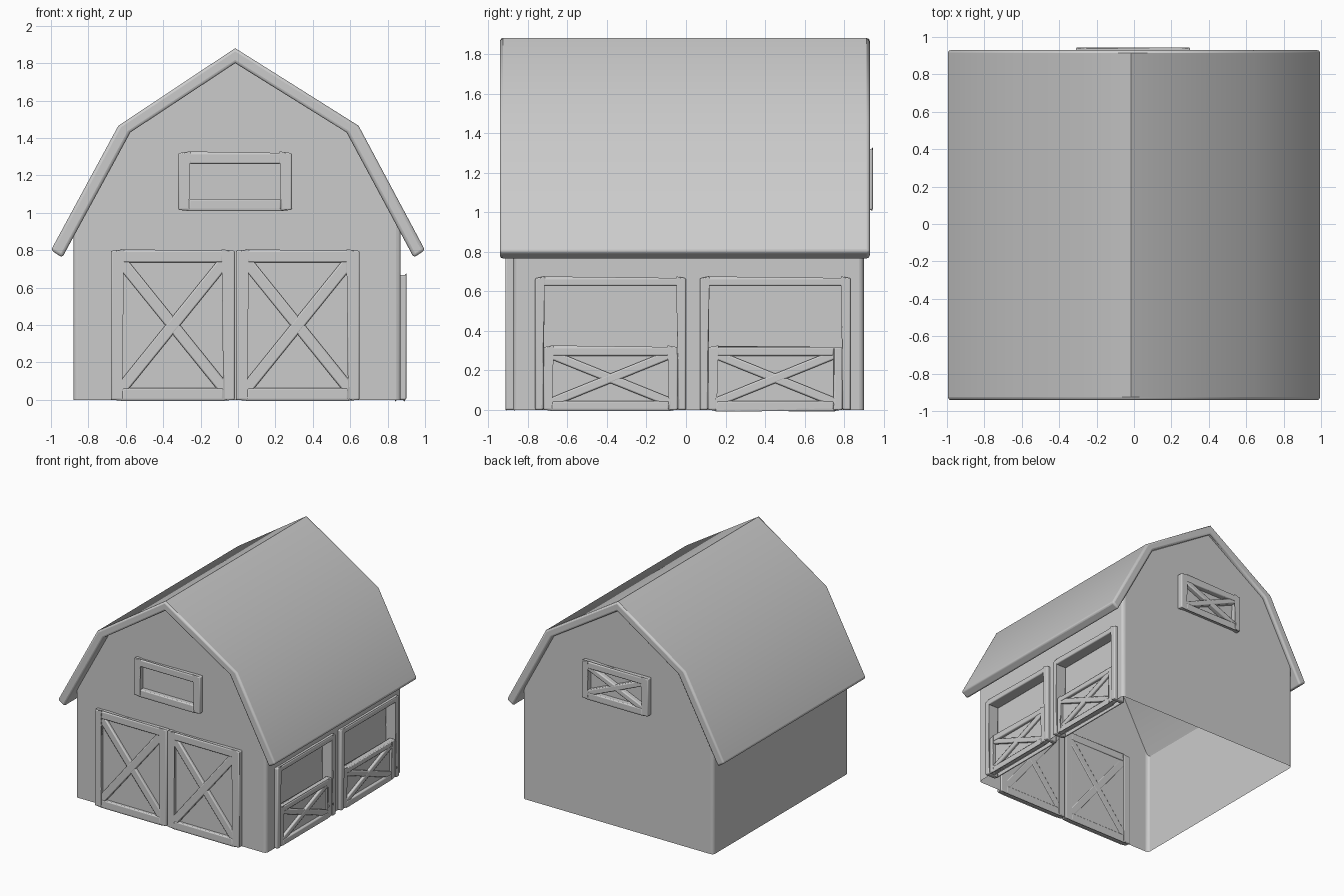
import bpy, bmesh, math
from mathutils import Vector

if "Cube" in bpy.data.objects:
    bpy.data.objects.remove(bpy.data.objects["Cube"])

# wall planes: map panel coordinates (u across, v up, d outward) to world
FRONT = lambda u, v, d: Vector((u, -d, v))
BACK = lambda u, v, d: Vector((-u, d, v))
RIGHT = lambda u, v, d: Vector((d, u, v))


def finish(name, bm, bevel, limit=60, segments=2):
    bmesh.ops.remove_doubles(bm, verts=bm.verts, dist=1e-5)
    bmesh.ops.recalc_face_normals(bm, faces=bm.faces)
    me = bpy.data.meshes.new(name)
    bm.to_mesh(me)
    bm.free()
    ob = bpy.data.objects.new(name, me)
    bpy.context.collection.objects.link(ob)
    mod = ob.modifiers.new("bevel", 'BEVEL')
    mod.width, mod.segments = bevel, segments
    mod.limit_method = 'ANGLE'
    mod.angle_limit = math.radians(limit)
    bpy.ops.object.select_all(action='DESELECT')
    ob.select_set(True)
    bpy.context.view_layer.objects.active = ob
    bpy.ops.object.shade_smooth_by_angle(angle=math.radians(32))
    return ob


def beam(bm, plane, p, q, w, d0, d1):
    """Box running from p to q in the wall plane, w wide, from depth d0 to d1."""
    p, q = Vector(p), Vector(q)
    t = (q - p).normalized()
    n = Vector((-t.y, t.x)) * w / 2
    ring = (p - n, q - n, q + n, p + n)
    lo, hi = [[bm.verts.new(plane(c.x, c.y, d)) for c in ring] for d in (d0, d1)]
    bm.faces.new(lo[::-1])
    bm.faces.new(hi)
    for i in range(4):
        j = (i + 1) % 4
        bm.faces.new((lo[i], lo[j], hi[j], hi[i]))


def frame(name, plane, u0, u1, v0, v1, w, d0, d1, cross=0, panel=None, sill=True):
    """Rectangular frame, optionally with crossed braces and a back panel."""
    bm = bmesh.new()
    h = w / 2
    for u in (u0 + h, u1 - h):
        beam(bm, plane, (u, v0), (u, v1), w, d0, d1)
    for v in ([v0 + h] if sill else []) + [v1 - h]:
        beam(bm, plane, (u0 + w, v), (u1 - w, v), w, d0, d1)
    if cross:
        a, b, c, d = u0 + w * .8, u1 - w * .8, v0 + w * .8, v1 - w * .8
        beam(bm, plane, (a, c), (b, d), cross, d0 + .003, d1 - .003)
        beam(bm, plane, (a, d), (b, c), cross, d0 + .004, d1 - .004)
    ob = finish(name, bm, .008)
    if panel:
        bm = bmesh.new()
        vm = (v0 + v1) / 2
        beam(bm, plane, (u0 + .01, vm), (u1 - .01, vm), v1 - v0 - .01, *panel)
        finish(name + "_panel", bm, .004)
    return ob


# gambrel roof: thick profile extruded along y
outer = [(-1, .80), (-.64, 1.465), (-.015, 1.88), (.645, 1.465), (1, .80)]
inner = [(.94, .76), (.58, 1.43), (-.015, 1.80), (-.575, 1.43), (-.94, .76)]
bm = bmesh.new()
n = len(outer)
rings = []
for y in (-.942, .93):
    rings.append([bm.verts.new((x, y, z)) for x, z in outer + inner])
for i in range(2 * n):
    j = (i + 1) % (2 * n)
    bm.faces.new((rings[0][i], rings[0][j], rings[1][j], rings[1][i]))
for r in rings:
    for i in range(n - 1):
        bm.faces.new((r[i], r[i + 1], r[2 * n - 2 - i], r[2 * n - 1 - i]))
finish("roof", bm, .016, limit=75, segments=3)

# hollow walls: gable ends, plain left side, right side with two stall openings
YF, YB, XL, XR, TOP = -.874, .90, -.88, .87, .89
gable = [(XL, 0), (XR, 0), (XR, TOP), (.58, 1.44), (-.015, 1.81), (-.575, 1.44), (XL, TOP)]
stalls = [(-.763, 0), (.07, .833)]
bm = bmesh.new()


def sheet(points):
    bm.faces.new([bm.verts.new(p) for p in points])


for y in (YF, YB):
    sheet([(x, y, z) for x, z in gable])
sheet([(XL, YF, 0), (XL, YB, 0), (XL, YB, TOP), (XL, YF, TOP)])
cuts = [YF] + [y + s for a, b in stalls for y, s in ((a, .02), (b, -.02))] + [YB]
for i, (a, b) in enumerate(zip(cuts, cuts[1:])):
    z = .645 if i % 2 else 0
    sheet([(XR, a, z), (XR, b, z), (XR, b, TOP), (XR, a, TOP)])
finish("walls", bm, .025, segments=3)

# front double doors
for side, u0, u1 in (("left", -.68, -.017), ("right", -.012, .65)):
    frame(side + "_front_door", FRONT, u0, u1, 0, .797, .062, .862, .914,
          cross=.062, panel=(.868, .888))

# loft windows
frame("front_loft_window", FRONT, -.32, .288, 1.015, 1.32, .058, .86, .914)
frame("back_loft_window", BACK, -.30, .31, 1.01, 1.32, .055, .89, .945, cross=.045)

# side stalls: deep frame, recessed back panel and a braced half door
for side, (a, b) in zip(("front", "rear"), stalls):
    frame(side + "_stall_frame", RIGHT, a, b, 0, .667, .041, .80, .90,
          panel=(.79, .80), sill=False)
    frame(side + "_half_door", RIGHT, a + .041, b - .041, 0, .318, .045, .84, .892,
          cross=.045, panel=(.846, .868))
